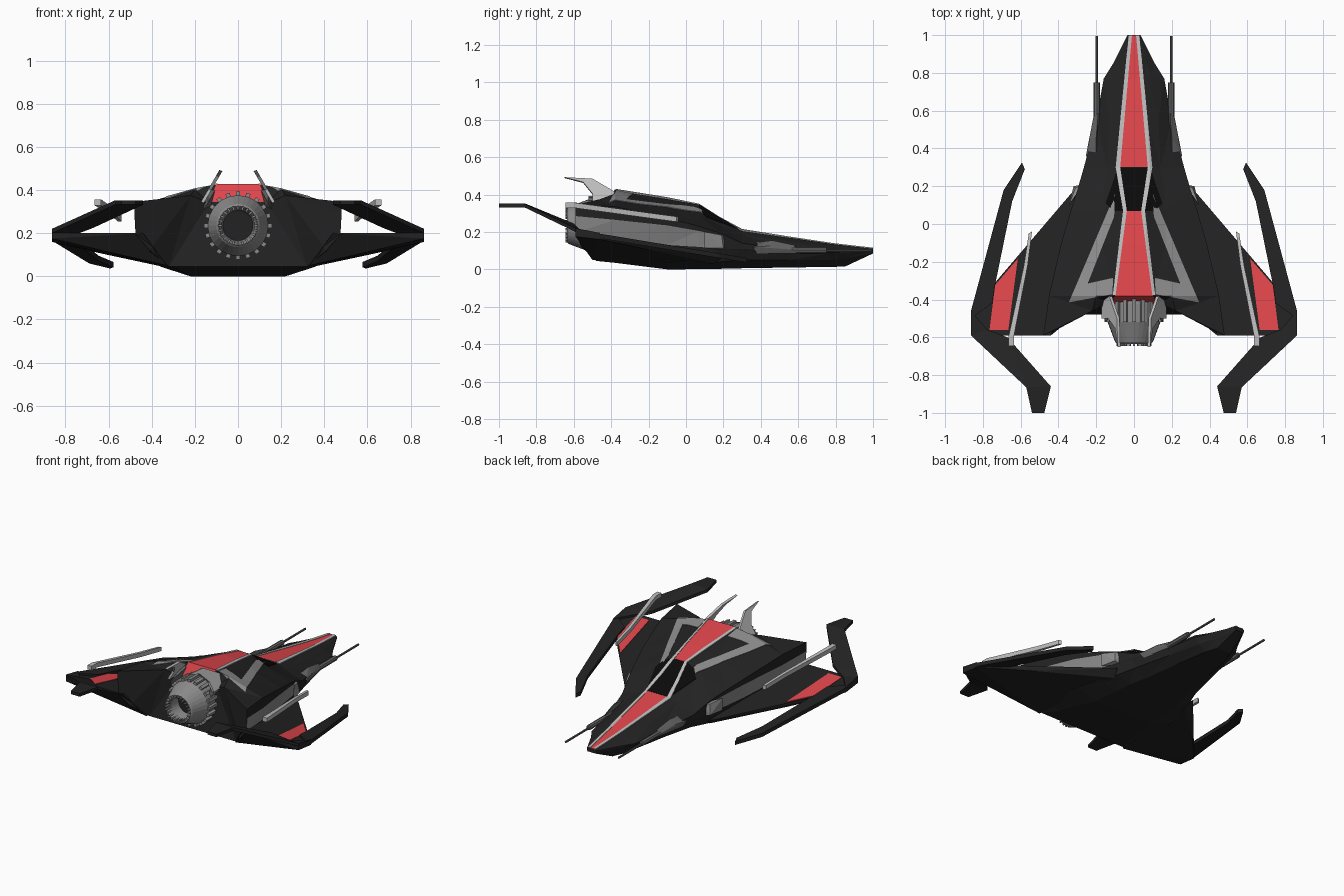
import bpy, bmesh, math
from mathutils import Matrix, Vector

if "Cube" in bpy.data.objects:
    bpy.data.objects.remove(bpy.data.objects["Cube"])


def material(name, r, g, b):
    m = bpy.data.materials.new(name)
    m.diffuse_color = (r, g, b, 1)
    m.use_nodes = True
    m.node_tree.nodes["Principled BSDF"].inputs["Base Color"].default_value = m.diffuse_color
    return m


DARK = material("dark_hull", .016, .016, .016)
BLACK = material("black_glass", .003, .003, .003)
RED = material("red_paint", .74, .06, .07)
LIGHT = material("light_trim", .5, .5, .5)
MID = material("mid_grey", .26, .26, .26)
STEEL = material("steel", .13, .13, .13)


def finish(name, bm, *mats):
    bmesh.ops.recalc_face_normals(bm, faces=bm.faces)
    bmesh.ops.triangulate(bm, faces=[f for f in bm.faces if len(f.verts) > 3])
    me = bpy.data.meshes.new(name)
    bm.to_mesh(me)
    bm.free()
    ob = bpy.data.objects.new(name, me)
    bpy.context.collection.objects.link(ob)
    for m in mats:
        me.materials.append(m)
    return ob


def add_prism(bm, pts, offset):
    """Closed solid between an outline and its shifted copy."""
    a = [bm.verts.new(p) for p in pts]
    b = [bm.verts.new(Vector(p) + Vector(offset)) for p in pts]
    bm.faces.new(a)
    bm.faces.new(b[::-1])
    for i in range(len(a)):
        j = (i + 1) % len(a)
        bm.faces.new((a[i], a[j], b[j], b[i]))


def flip(pts):
    return [(-x, y, z) for x, y, z in pts]


def prism_pair(name, pts, offset, mat):
    bm = bmesh.new()
    add_prism(bm, pts, offset)
    add_prism(bm, flip(pts), (-offset[0], offset[1], offset[2]))
    return finish(name, bm, mat)


def hull_pair(name, pts, mat):
    for side, p in (("right", pts), ("left", flip(pts))):
        bm = bmesh.new()
        r = bmesh.ops.convex_hull(bm, input=[bm.verts.new(q) for q in p])
        bmesh.ops.delete(bm, geom=list({v for v in r["geom_interior"]
                         if isinstance(v, bmesh.types.BMVert)}), context='VERTS')
        finish(f"{name}_{side}", bm, mat)


# Fuselage: half sections (y, then ridge, shoulder, deck edge top/bottom, wall foot, chine, keel)
SECTIONS = [
    (1.0, (.03, .11), (.032, .108), (.035, .105), (.035, .1), (.035, .097), (.033, .09), (.03, .085)),
    (.85, (.045, .127), (.07, .12), (.11, .1), (.11, .095), (.11, .09), (.09, .06), (.05, .015)),
    (.77, (.053, .137), (.09, .13), (.16, .1), (.16, .09), (.155, .085), (.13, .05), (.08, .013)),
    (.55, (.07, .17), (.13, .15), (.2, .105), (.2, .09), (.195, .085), (.18, .05), (.12, .01)),
    (.3, (.085, .21), (.14, .185), (.265, .14), (.265, .11), (.26, .1), (.24, .05), (.16, .006)),
    (.18, (.08, .275), (.16, .235), (.3, .195), (.3, .18), (.3, .11), (.28, .04), (.19, .003)),
    (.07, (.06, .345), (.16, .295), (.335, .23), (.335, .205), (.325, .12), (.32, .04), (.2, .001)),
    (-.1, (.065, .38), (.17, .345), (.385, .275), (.385, .235), (.36, .13), (.36, .045), (.22, 0)),
    (-.38, (.1, .425), (.2, .405), (.45, .335), (.45, .265), (.43, .17), (.41, .08), (.28, .035)),
]
rings = [[(x, s[0], z) for x, z in s[1:]] for s in SECTIONS]
rings.append([(.135, -.42, .34), (.22, -.46, .375), (.48, -.59, .345), (.48, -.59, .285),
              (.475, -.59, .195), (.41, -.56, .12), (.32, -.48, .045)])
bm = bmesh.new()
loops = [[bm.verts.new(p) for p in r + flip(r)[::-1]] for r in rings]
for k, (a, b) in enumerate(zip(loops, loops[1:])):
    for i in range(14):
        j = (i + 1) % 14
        f = bm.faces.new((a[i], a[j], b[j], b[i]))
        f.material_index = int(k >= 5 and i in (3, 9))    # grey side walls
bm.faces.new(loops[0])
bm.faces.new(loops[-1][::-1])
fuselage = finish("fuselage", bm, DARK, MID)


def decal(name, outline, zlo, lift, mat, pair=True):
    """Painted panel: the fuselage top inside an outline, lifted slightly."""
    pts = [(x, y, zlo) for x, y in outline]
    bm = bmesh.new()
    if pair:
        add_prism(bm, pts, (0, 0, .6))
        add_prism(bm, flip(pts), (0, 0, .6))
    else:
        add_prism(bm, pts + flip(pts)[::-1], (0, 0, .6))
    ob = finish(name, bm, mat)
    mod = ob.modifiers.new("cut", 'BOOLEAN')
    mod.operation, mod.solver, mod.object = 'INTERSECT', 'EXACT', fuselage
    bpy.context.view_layer.objects.active = ob
    bpy.ops.object.modifier_apply(modifier="cut")
    ob.data.materials.clear()
    ob.data.materials.append(mat)
    for p in ob.data.polygons:
        p.material_index = 0
    ob.location.z = lift


decal("nose_red_stripe", [(.02, .999), (.08, .302)], .098, .003, RED, False)
decal("canopy_glass", [(.085, .3), (.15, .11), (.11, .07)], .17, .003, BLACK, False)
decal("spine_red_stripe", [(.045, .068), (.1, -.38), (.133, -.418)], .32, .003, RED, False)
decal("spine_trim", [(.011, .9985), (.029, .9985), (.097, .3), (.058, .07), (.112, -.375),
                     (.097, -.375), (.038, .07), (.073, .3)], .099, .006, LIGHT)
decal("deck_chevron", [(.1, .16), (.345, -.415), (.115, -.372), (.11, -.285), (.245, -.315),
                       (.105, .04)], .21, .003, MID)


# Lower wings, red wing panels and forward blades share one sloping plane
def on_wing(pts, dz=0.0):
    return [(x, y, .2 - .165 * (y + .59) + dz) for x, y in pts]


hull_pair("lower_wing", on_wing([(.44, -.59), (.863, -.59), (.863, -.46), (.735, -.32), (.62, -.18), (.3, .2)])
          + [(.33, -.5, .05), (.863, -.59, .175), (.863, -.46, .16), (.63, -.2, .105), (.28, .15, .03)], DARK)
prism_pair("wing_red_panel", on_wing([(.615, -.183), (.735, -.323), (.765, -.56), (.665, -.56)], .004),
           (0, 0, -.02), RED)
prism_pair("forward_blade", on_wing([(.593, .325), (.69, .18), (.863, -.46), (.863, -.5), (.75, -.42),
                                     (.735, -.32), (.645, .12), (.578, .29)], .012), (0, 0, -.025), DARK)

# Rear prongs sweeping up and inward
prism_pair("rear_prong", [(.863, -.46, .195), (.863, -.59, .22), (.57, -.865, .352), (.54, -1, .352),
                          (.475, -1, .352), (.44, -.86, .352), (.67, -.6, .245), (.775, -.56, .205)],
           (0, 0, -.02), DARK)

# Light rails above the wings
prism_pair("wing_rail", [(.54, -.04, .282), (.557, -.05, .282), (.583, -.22, .305), (.665, -.6, .357),
                         (.665, -.645, .357), (.635, -.645, .357), (.635, -.59, .357), (.563, -.22, .305)],
           (0, 0, -.028), LIGHT)

# Side intakes at the wing root
hull_pair("root_intake", [(.27, .21, .185), (.31, .19, .183), (.345, .1, .2), (.32, .2, .115),
                          (.27, .21, .1), (.34, .1, .115)], MID)

# Swept tail fins leaning inward
fin = [(-.38, .41), (-.5, .48), (-.65, .488), (-.55, .462), (-.5, .4), (-.5, .34), (-.39, .34)]
prism_pair("tail_fin", [(.158 - (z - .34) * .58, y, z) for y, z in fin], (.014, 0, .005), LIGHT)
hull_pair("fin_base", [(.1, -.37, .41), (.14, -.37, .41), (.155, -.51, .31), (.14, -.51, .34),
                       (.16, -.4, .33), (.12, -.4, .33)], STEEL)

# Guns: faceted housing, sleeve and barrel
hull_pair("gun_housing", [(.2, .34, .14), (.255, .36, .12), (.2, .46, .155), (.235, .45, .125),
                          (.19, .58, .13), (.212, .58, .105), (.24, .38, .085), (.2, .6, .085)], STEEL)


def tube(name, x, y0, y1, z, r, sides, mat):
    bm = bmesh.new()
    bmesh.ops.create_cone(bm, cap_ends=True, segments=sides, radius1=r, radius2=r, depth=y1 - y0,
                          matrix=Matrix.Translation((x, (y0 + y1) / 2, z)) @ Matrix.Rotation(math.pi / 2, 4, 'X'))
    finish(name, bm, mat)


for side, s in (("right", 1), ("left", -1)):
    tube("gun_sleeve_" + side, s * .197, .5, .75, .103, .017, 8, STEEL)
    tube("gun_barrel_" + side, s * .197, .7, .995, .1, .007, 8, STEEL)

# Engine: turned nozzle
CZ = .235
PROFILE = [(.13, -.38), (.14, -.42), (.14, -.52), (.132, -.54), (.1, -.625), (.09, -.635),
           (.078, -.6), (.07, -.53)]
N = 32
bm = bmesh.new()
turn = [[bm.verts.new((r * math.cos(t), y, CZ + r * math.sin(t)))
         for t in (2 * math.pi * i / N for i in range(N))] for r, y in PROFILE]
for a, b in zip(turn, turn[1:]):
    for i in range(N):
        bm.faces.new((a[i], a[(i + 1) % N], b[(i + 1) % N], b[i]))
bm.faces.new(turn[0])
core = bm.faces.new(turn[-1])
core.material_index = 1
finish("engine_nozzle", bm, MID, DARK)


def ring_of_blocks(name, count, r, size, y, mat):
    bm = bmesh.new()
    for i in range(count):
        m = (Matrix.Translation((0, y, CZ)) @ Matrix.Rotation(2 * math.pi * i / count, 4, 'Y')
             @ Matrix.Translation((r, 0, 0)) @ Matrix.Diagonal((*size, 1)))
        bmesh.ops.create_cube(bm, size=1, matrix=m)
    finish(name, bm, mat)


ring_of_blocks("engine_outer_teeth", 20, .147, (.02, .13, .02), -.455, MID)
ring_of_blocks("engine_inner_teeth", 24, .083, (.018, .05, .009), -.62, MID)
